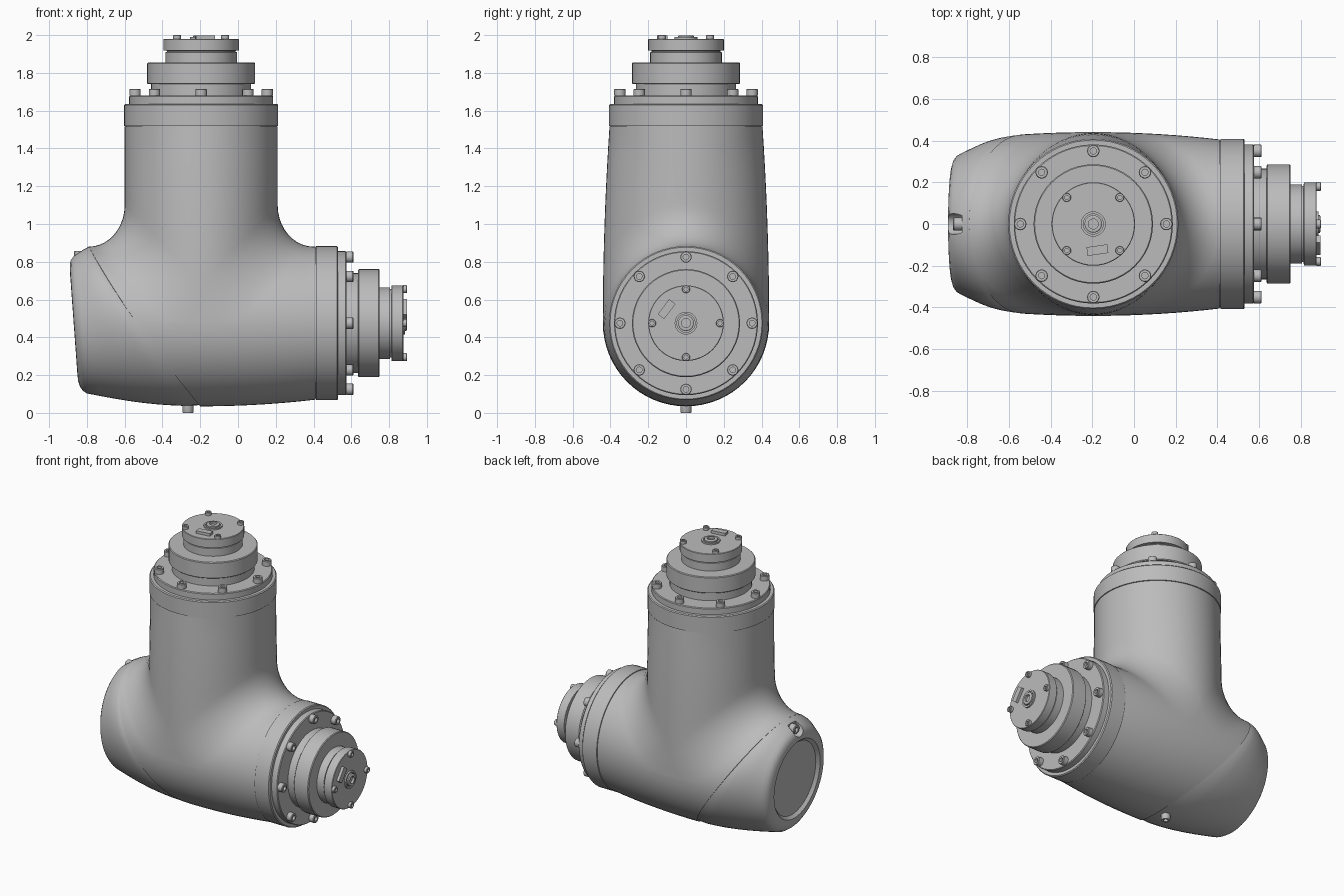
import bpy, bmesh
from math import sin, cos, pi, radians
from mathutils import Matrix, Vector

cube = bpy.data.objects.get("Cube")
if cube:
    bpy.data.objects.remove(cube, do_unlink=True)

grey = bpy.data.materials.new("light_grey_metal")
grey.use_nodes = True
GREY = (0.5, 0.5, 0.5, 1)
grey.diffuse_color = GREY
grey.node_tree.nodes["Principled BSDF"].inputs["Base Color"].default_value = GREY

CENTRE = Matrix.Translation((-0.195, 0, 0.475))   # where the two axes cross
R, FX, FZ = 0.405, 0.19, 0.22                     # tube radius, fillet sizes
TOP, SIDE = 1.04, 0.605                           # tube lengths from the crossing
parts = []


def finish(name, bm, matrix):
    bmesh.ops.remove_doubles(bm, verts=bm.verts, dist=0.0004)
    bmesh.ops.recalc_face_normals(bm, faces=bm.faces)
    bm.transform(matrix)
    mesh = bpy.data.meshes.new(name)
    bm.to_mesh(mesh)
    bm.free()
    mesh.materials.append(grey)
    obj = bpy.data.objects.new(name, mesh)
    bpy.context.collection.objects.link(obj)
    parts.append(obj)
    return obj


def add_sheet(bm, rows, wrap=False, caps=False):
    grid = [[bm.verts.new(p) for p in row] for row in rows]
    n = len(rows[0])
    for a, b in zip(grid, grid[1:]):
        for i in range(n if wrap else n - 1):
            j = (i + 1) % n
            bm.faces.new((a[i], a[j], b[j], b[i]))
    if caps:
        bm.faces.new(grid[0])
        bm.faces.new(grid[-1])


def lathe(name, profile, matrix, sides=48):
    """Solid of revolution about local z from (radius, height) points."""
    bm = bmesh.new()
    rows = [[(r * cos(2 * pi * i / sides), r * sin(2 * pi * i / sides), z)
             for i in range(sides)] for r, z in profile]
    add_sheet(bm, rows, wrap=True, caps=True)
    return finish(name, bm, matrix)


def socket_bolt(name, r, h, matrix):
    lathe(name, [(r, 0), (r, h * 0.9), (r * 0.9, h), (r * 0.5, h), (r * 0.5, h * 0.4)],
          matrix, 16)


def lerp(a, b, t):
    return a + (b - a) * t


def skin(phi, x, z):
    """Point of the housing skin: barrel swelling is largest at the crossing."""
    swell = 1 + 0.087 * (1 - min(1, (x / SIDE) ** 2 + (max(z, 0) / TOP) ** 2))
    return Vector((x, -R * cos(phi) * swell, z if z >= 0 else z * swell))


def seam_x(z):
    t = (R - z) / 0.845
    return -0.595 + 0.592 * t - 0.12 * t * (1 - t)


def seam(phi):
    z = R * sin(phi)
    if abs(z) < 1e-6:
        z = 0
    return skin(phi, seam_x(z * 1.08 if z < 0 else z), z)


def path(phi, side):
    """Down the upright tube, round the fillet and out along the barrel."""
    c = max(0, R * sin(phi))
    if c < 1e-6:
        c = 0
    end = SIDE if side > 0 else -seam_x(c)
    pts = [(c, lerp(TOP, c + FZ, i / 8)) for i in range(8)]
    for i in range(11):
        a = pi / 2 * i / 10
        pts.append((c + FX * (1 - cos(a)), c + FZ * (1 - sin(a))))
    pts += [(lerp(c + FX, end, i / 6), c) for i in range(1, 7)]
    return [(side * x, z) for x, z in pts]


# Housing: two filleted upper halves, flat side webs and the lower half barrel
STEPS = 32
bm = bmesh.new()
angles = [pi * i / STEPS for i in range(STEPS + 1)]
for side in (-1, 1):
    add_sheet(bm, [[skin(p, x, z) for x, z in path(p, side)] for p in angles])
arc = path(0, 1)[8:19]
for phi in (0, pi):
    add_sheet(bm, [[skin(phi, lerp(-x, x, i / 8), z) for i in range(9)] for x, z in arc])
left = [x for x, z in path(0, -1)[18:]][::-1]
right = [x for x, z in path(0, 1)[18:]]
columns = left + [lerp(-FX, FX, i / 8) for i in range(1, 8)] + right
ratio = [(x - columns[0]) / (SIDE - columns[0]) for x in columns]
rows = []
for p in angles:
    z = -R * sin(p) if 0 < p < pi else 0
    rows.append([skin(p, lerp(seam(-p).x, SIDE, t), z) for t in ratio])
add_sheet(bm, rows)
loop = [seam(2 * pi * i / (2 * STEPS)) for i in range(2 * STEPS)]
inner = [Vector((p.x, p.y * 0.96, p.z * 0.96)) for p in loop]
add_sheet(bm, [loop, inner], wrap=True)
finish("housing", bm, CENTRE)


# Rear cover: loft from the slanted seam to the tilted, recessed end face
def oval(x, tilt, ry, rz):
    return [Vector((x - tilt * rz * sin(a), -ry * cos(a), rz * sin(a)))
            for a in (pi * i / STEPS for i in range(2 * STEPS))]


shoulder = oval(-0.63, 0.067, 0.34, 0.372)
rings = []
for k in range(9):
    t = k / 8
    swell = 0.985 + 0.015 * min(1, t * 8) + 0.04 * sin(pi * t)
    ring = [p.lerp(q, t) for p, q in zip(loop, shoulder)]
    rings.append([Vector((p.x, p.y * swell, p.z * lerp(swell, 1, max(0, p.z / R))))
                  for p in ring])
rings += [oval(-0.652, 0.07, 0.327, 0.357), oval(-0.666, 0.073, 0.308, 0.337),
          oval(-0.673, 0.073, 0.285, 0.312), oval(-0.675, 0.073, 0.255, 0.28),
          oval(-0.655, 0.073, 0.235, 0.26)]
bm = bmesh.new()
add_sheet(bm, rings, wrap=True, caps=True)
cover = finish("rear_cover", bm, CENTRE)

# Screw pocket cut into the top of the cover
along_x = Matrix.Rotation(-pi / 2, 4, "Y")
cutter = lathe("pocket_cutter", [(0.05, 0), (0.05, 0.2)],
               Matrix.Translation((-0.825, 0, 0.83)) @ along_x, 24)
cutter.hide_render = True
parts.remove(cutter)
cut = cover.modifiers.new("pocket", "BOOLEAN")
cut.operation, cut.solver, cut.object = "DIFFERENCE", "EXACT", cutter
bpy.context.view_layer.objects.active = cover
bpy.ops.object.modifier_apply(modifier=cut.name)
bpy.data.objects.remove(cutter, do_unlink=True)
socket_bolt("cover_top_screw", 0.032, 0.045,
            Matrix.Translation((-0.822, 0, 0.825)) @ along_x)
socket_bolt("cover_bottom_screw", 0.03, 0.06,
            Matrix.Translation((-0.265, 0, 0.06)) @ Matrix.Rotation(pi, 4, "X"))


# Joint output: collar, flange, drive stack and bolts along local z
def joint(prefix, m):
    lathe(prefix + "_collar", [(0.4, -0.006), (0.4, 0.004), (0.408, 0.004),
                               (0.408, 0.114), (0.402, 0.12)], m, 64)
    lathe(prefix + "_flange", [(0.381, 0.11), (0.381, 0.16), (0.376, 0.165)], m, 64)
    lathe(prefix + "_hub", [(0.265, 0.16), (0.265, 0.23)], m)
    lathe(prefix + "_drive_disc", [(0.28, 0.225), (0.286, 0.23), (0.286, 0.335),
                                   (0.281, 0.34)], m)
    lathe(prefix + "_output", [(0.19, 0.335), (0.19, 0.394), (0.182, 0.396),
                               (0.182, 0.402), (0.2, 0.404), (0.2, 0.462),
                               (0.197, 0.465)], m)
    lathe(prefix + "_centre_ring", [(0.06, 0.46), (0.06, 0.475), (0.048, 0.475),
                                    (0.048, 0.467)], m, 32)
    lathe(prefix + "_centre_stud", [(0.042, 0.46), (0.042, 0.48), (0.036, 0.484),
                                    (0.024, 0.484), (0.024, 0.468)], m, 24)
    for i in range(8):
        turn = Matrix.Rotation(pi / 4 * i, 4, "Z")
        socket_bolt(f"{prefix}_flange_bolt_{i + 1}", 0.03, 0.037,
                    m @ turn @ Matrix.Translation((0.35, 0, 0.164)))
        if i % 2:
            socket_bolt(f"{prefix}_output_bolt_{i // 2 + 1}", 0.021, 0.021,
                        m @ turn @ Matrix.Translation((0.18, 0, 0.464)))
    bm = bmesh.new()
    bmesh.ops.create_cube(bm, size=1)
    finish(prefix + "_key_block", bm,
           m @ Matrix.Translation((0.02, -0.125, 0.473)) @ Matrix.Rotation(radians(8), 4, "Z")
           @ Matrix.Diagonal((0.1, 0.042, 0.022, 1)))


joint("top", CENTRE @ Matrix.Translation((0, 0, TOP)))
z_to_x = Matrix(((0, 0, 1, 0), (1, 0, 0, 0), (0, 1, 0, 0), (0, 0, 0, 1)))
joint("side", CENTRE @ Matrix.Translation((SIDE, 0, 0)) @ z_to_x
      @ Matrix.Rotation(radians(-135), 4, "Z"))

# Smooth shading with crisp machined edges
bpy.ops.object.select_all(action="DESELECT")
for part in parts:
    part.select_set(True)
bpy.context.view_layer.objects.active = parts[0]
bpy.ops.object.shade_smooth_by_angle(angle=radians(32))
